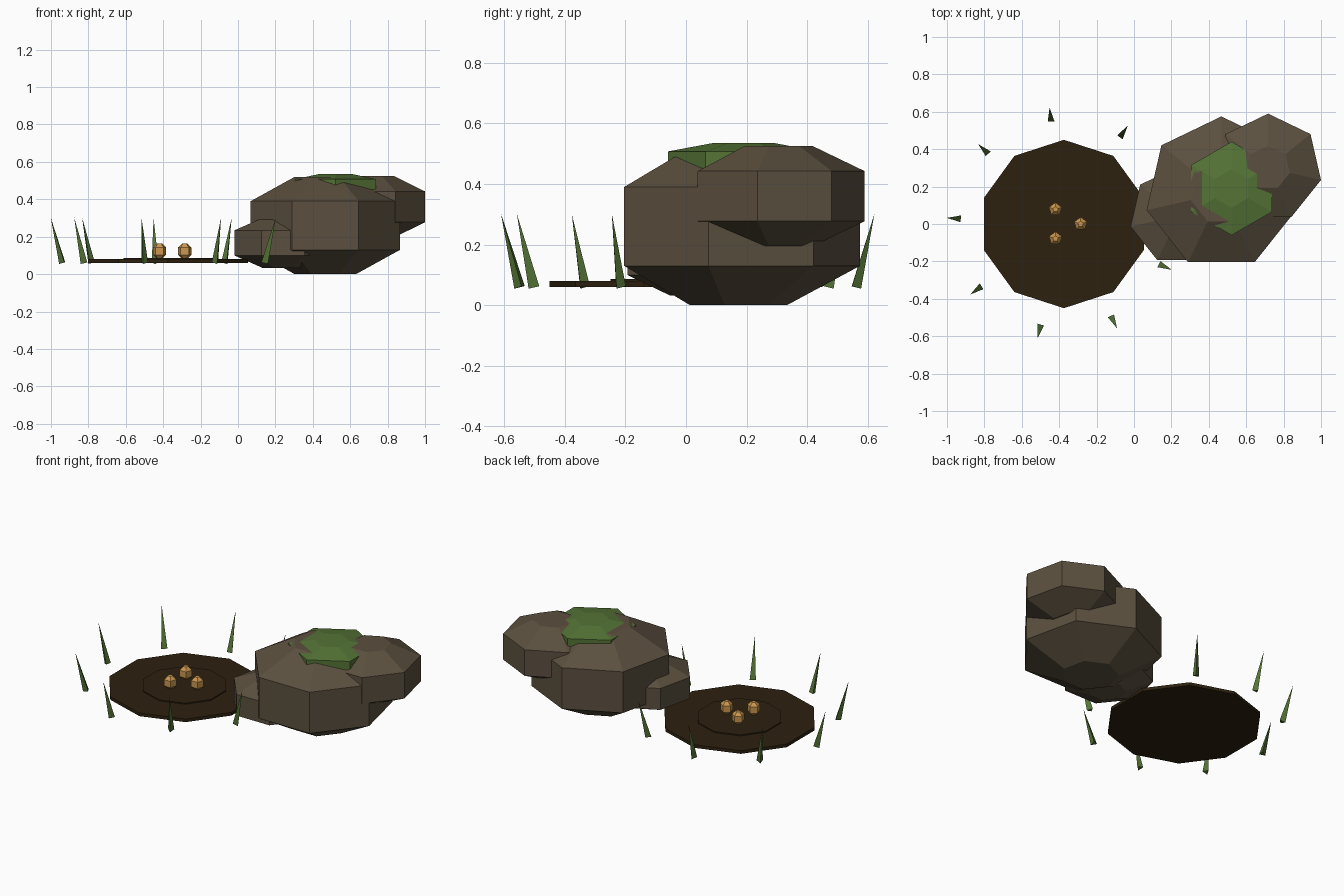
import bpy, bmesh, math
from mathutils import Matrix, Vector

cube = bpy.data.objects.get("Cube")
if cube:
    bpy.data.objects.remove(cube, do_unlink=True)


def material(name, rgb):
    m = bpy.data.materials.new(name)
    m.use_nodes = True
    m.diffuse_color = (*rgb, 1)
    bsdf = m.node_tree.nodes["Principled BSDF"]
    bsdf.inputs["Base Color"].default_value = (*rgb, 1)
    bsdf.inputs["Roughness"].default_value = 0.9
    return m


STONE = material("brown_stone", (0.105, 0.08, 0.05))
GREEN = material("moss_green", (0.09, 0.175, 0.037))
SOIL = material("dark_soil", (0.026, 0.0155, 0.005))
AMBER = material("amber", (0.6, 0.31, 0.08))


def finish(name, bm, mat):
    bmesh.ops.recalc_face_normals(bm, faces=bm.faces)
    mesh = bpy.data.meshes.new(name)
    bm.to_mesh(mesh)
    bm.free()
    mesh.materials.append(mat)
    obj = bpy.data.objects.new(name, mesh)
    bpy.context.collection.objects.link(obj)
    return obj


def stack(name, sides, center, radius, profile, mat):
    """Loft a regular polygon through (radius factor, height offset) rings."""
    bm = bmesh.new()
    rings = []
    for factor, dz in profile:
        ring = []
        for i in range(sides):
            a = math.pi / 2 + math.tau * i / sides
            offset = Vector((math.cos(a), math.sin(a), 0)) * radius * factor
            ring.append(bm.verts.new(Vector(center) + offset + Vector((0, 0, dz))))
        rings.append(ring)
    for low, high in zip(rings, rings[1:]):
        for i in range(sides):
            j = (i + 1) % sides
            bm.faces.new((low[i], low[j], high[j], high[i]))
    bm.faces.new(rings[0])
    bm.faces.new(rings[-1])
    return finish(name, bm, mat)


def boulder(name, sides, center, radius, half, mat):
    profile = [(0.41, -half), (1, -half / 2), (1, half / 2), (0.41, half)]
    return stack(name, sides, center, radius, profile, mat)


# Boulders and the moss cap
boulder("main_boulder", 7, (0.467, 0.165, 0.26), 0.41, 0.26, STONE)
boulder("back_boulder", 7, (0.717, 0.30, 0.36), 0.29, 0.165, STONE)
boulder("small_boulder", 7, (0.24, 0.045, 0.167), 0.265, 0.135, STONE)
boulder("moss_cap", 6, (0.522, 0.19, 0.48), 0.25, 0.055, GREEN)

# Soil patch with a raised middle
PATCH_X = -0.375
stack("soil_patch", 10, (PATCH_X, 0, 0), 0.45, [(1, 0.06), (1, 0.08)], SOIL)
stack("soil_mound", 10, (PATCH_X, 0, 0), 0.25, [(1, 0.075), (1, 0.087)], SOIL)

# Three amber nuggets around the middle
for i in range(3):
    a = math.tau * i / 3
    spot = (PATCH_X + 0.09 * math.cos(a), 0.09 * math.sin(a), 0.123)
    boulder(f"nugget_{i + 1}", 5, spot, 0.037, 0.04, AMBER)

# Grass blades leaning outward in a ring around the patch
for i in range(9):
    a = math.radians(17 + 40 * i)
    bm = bmesh.new()
    bmesh.ops.create_cone(bm, cap_ends=True, segments=3, radius1=0.021, radius2=0,
                          depth=0.25,
                          matrix=Matrix.Translation((0, 0, 0.125))
                          @ Matrix.Rotation(math.radians(25), 4, 'Z'))
    place = (Matrix.Translation((PATCH_X, 0, 0)) @ Matrix.Rotation(a, 4, 'Z')
             @ Matrix.Translation((0.562, 0, 0.06))
             @ Matrix.Rotation(math.radians(15), 4, 'Y'))
    bm.transform(place)
    finish(f"grass_blade_{i + 1}", bm, GREEN)
